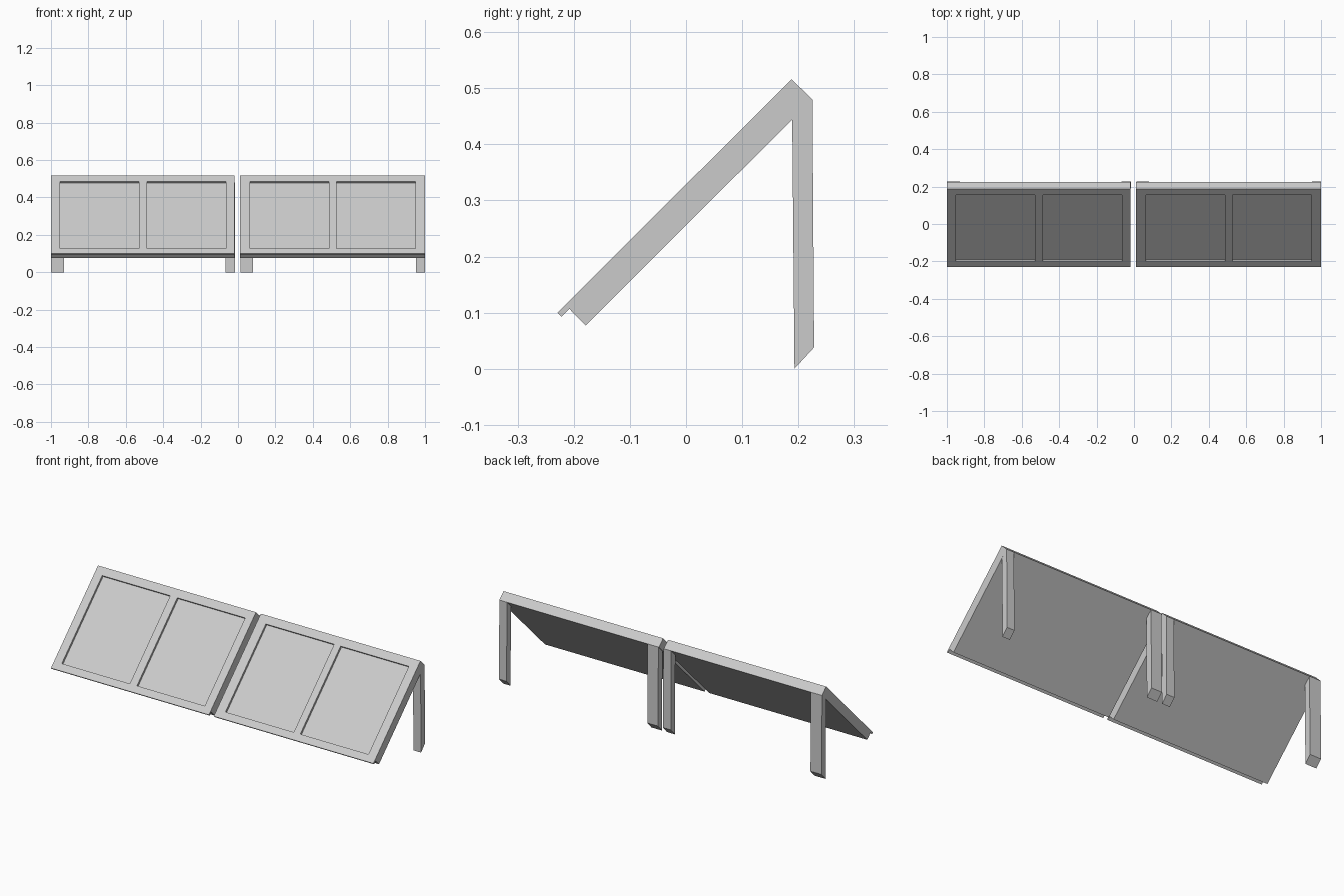
import bpy, bmesh

if "Cube" in bpy.data.objects:
    bpy.data.objects.remove(bpy.data.objects["Cube"])

# Side profiles as (y, z)
PANEL = [(-0.229, 0.100), (-0.222, 0.093), (-0.208, 0.107), (-0.179, 0.077),
         (0.225, 0.480), (0.188, 0.516)]
LEG = [(0.193, 0.0), (0.228, 0.038), (0.225, 0.480), (0.189, 0.444)]
TOP = 0.3285      # sloped top surface: z = y + TOP
DEPTH = 0.0085    # recess depth along y and z


def extrude_x(name, profile, x0, x1):
    """Prism with a (y, z) profile running from x0 to x1."""
    bm = bmesh.new()
    face = bm.faces.new([bm.verts.new((x0, y, z)) for y, z in profile])
    ext = bmesh.ops.extrude_face_region(bm, geom=[face])
    verts = [v for v in ext["geom"] if isinstance(v, bmesh.types.BMVert)]
    bmesh.ops.translate(bm, verts=verts, vec=(x1 - x0, 0, 0))
    bmesh.ops.recalc_face_normals(bm, faces=bm.faces[:])
    mesh = bpy.data.meshes.new(name)
    bm.to_mesh(mesh)
    bm.free()
    obj = bpy.data.objects.new(name, mesh)
    bpy.context.collection.objects.link(obj)
    return obj


def recess_profile(y0, y1):
    """Slanted slot cut into the sloped top, open above it."""
    d, up = DEPTH, 0.03
    return [(y0 + d, y0 + TOP - d), (y1 + d, y1 + TOP - d),
            (y1 - up, y1 + TOP + up), (y0 - up, y0 + TOP + up)]


# Each unit: side, panel span, leg spans, recess spans
units = [
    ("left", (-1.0, -0.02), [(-1.0, -0.93), (-0.066, -0.017)],
     [(-0.952, -0.53), (-0.486, -0.065)]),
    ("right", (0.01, 1.0), [(0.014, 0.08), (0.953, 1.0)],
     [(0.063, 0.487), (0.527, 0.95)]),
]

for side, span, legs, recesses in units:
    # Sloped panel with two shallow recesses
    panel = extrude_x(f"{side}_panel", PANEL, *span)
    for i, r in enumerate(recesses):
        cutter = extrude_x(f"{side}_recess_cutter_{i + 1}", recess_profile(-0.201, 0.156), *r)
        cutter.hide_render = True
        cutter.hide_viewport = True
        mod = panel.modifiers.new("recess", "BOOLEAN")
        mod.operation = "DIFFERENCE"
        mod.solver = "EXACT"
        mod.object = cutter
    # Rear legs
    for i, x in enumerate(legs):
        extrude_x(f"{side}_leg_{i + 1}", LEG, *x)
